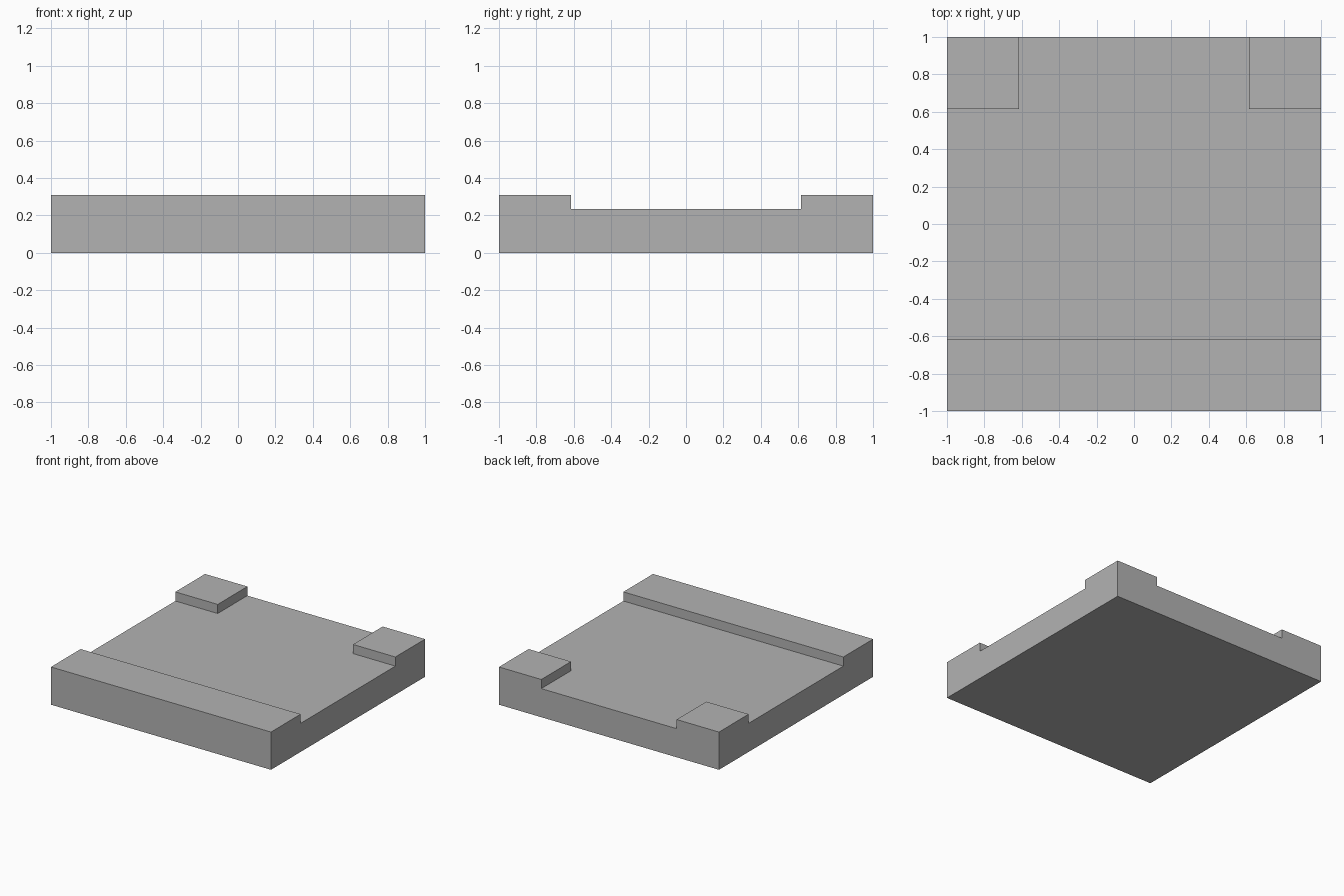
import bpy
import bmesh
from mathutils import Vector

cube = bpy.data.objects.get("Cube")
if cube:
    bpy.data.objects.remove(cube, do_unlink=True)

SLAB_HEIGHT = 0.235
TOTAL_HEIGHT = 0.31
INNER = 0.615  # distance from centre to the raised borders

# Plain grey material
grey = bpy.data.materials.new("plain_grey")
grey.use_nodes = True
colour = (0.45, 0.45, 0.45, 1)
grey.diffuse_color = colour
grey.node_tree.nodes["Principled BSDF"].inputs["Base Color"].default_value = colour

# Square slab
bm = bmesh.new()
bmesh.ops.create_cube(bm, size=2)
for v in bm.verts:
    v.co.z = SLAB_HEIGHT if v.co.z > 0 else 0

# Cut lines that outline the raised areas
for axis in (Vector((1, 0, 0)), Vector((0, 1, 0))):
    for side in (-1, 1):
        bmesh.ops.bisect_plane(bm, geom=bm.verts[:] + bm.edges[:] + bm.faces[:],
                               plane_co=axis * side * INNER, plane_no=axis)


# Front rail and two back corner blocks
def is_raised(face):
    c = face.calc_center_median()
    front_rail = c.y < -INNER
    back_corner = c.y > INNER and abs(c.x) > INNER
    return face.normal.z > 0.9 and (front_rail or back_corner)


bm.normal_update()
raised = [f for f in bm.faces if is_raised(f)]
result = bmesh.ops.extrude_face_region(bm, geom=raised)
for item in result["geom"]:
    if isinstance(item, bmesh.types.BMVert):
        item.co.z = TOTAL_HEIGHT

# Clean away flat seams
bmesh.ops.dissolve_limit(bm, angle_limit=0.01, verts=bm.verts[:], edges=bm.edges[:])
bmesh.ops.recalc_face_normals(bm, faces=bm.faces[:])

mesh = bpy.data.meshes.new("base_plate")
bm.to_mesh(mesh)
bm.free()
mesh.materials.append(grey)
bpy.context.collection.objects.link(bpy.data.objects.new("base_plate", mesh))
